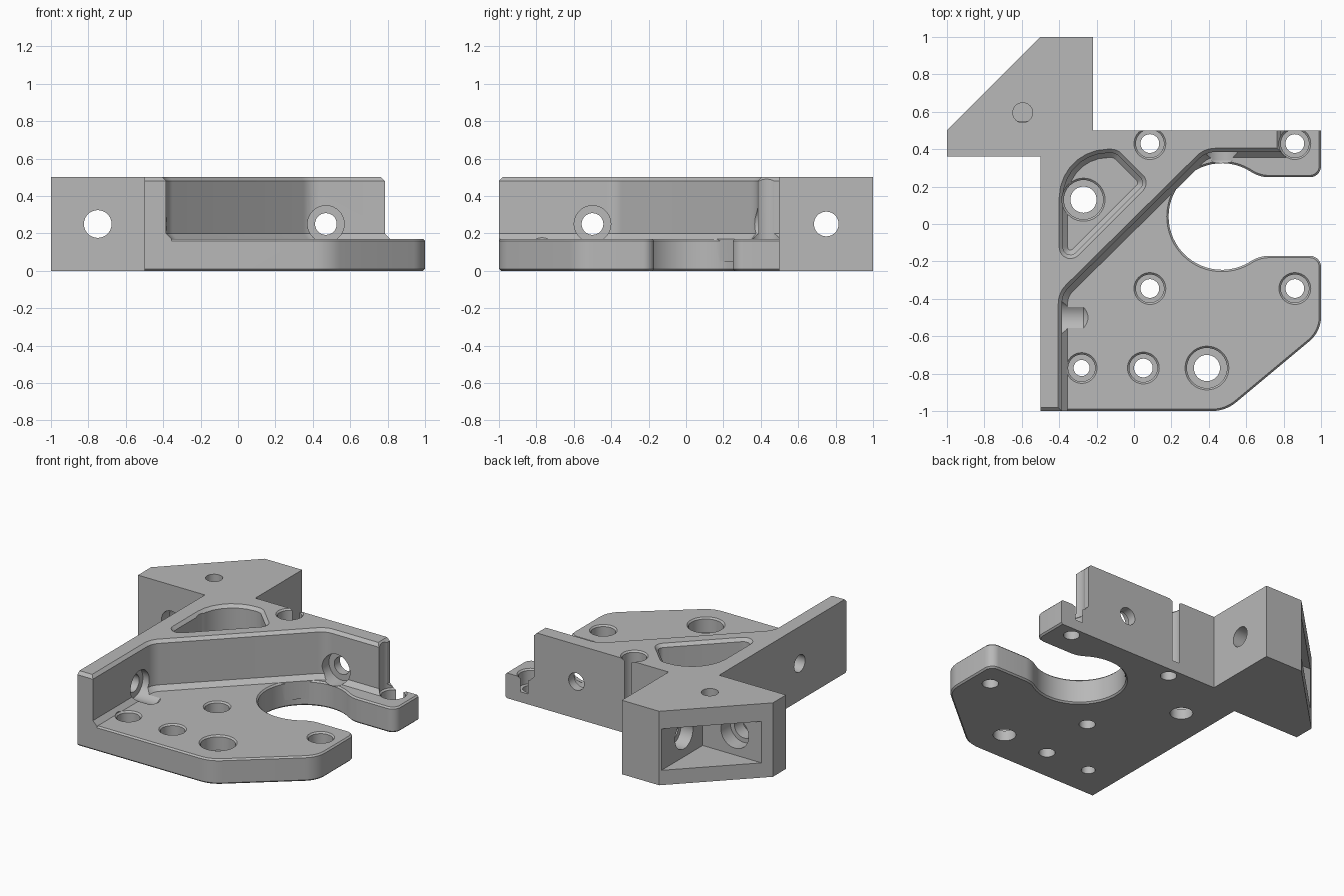
import bpy, bmesh, math
from mathutils import Vector, Matrix

cube = bpy.data.objects.get("Cube")
if cube:
    bpy.data.objects.remove(cube, do_unlink=True)

grey = bpy.data.materials.new("machined_grey")
grey.use_nodes = True
colour = (0.48, 0.48, 0.48, 1)
grey.diffuse_color = colour
grey.node_tree.nodes["Principled BSDF"].inputs["Base Color"].default_value = colour


def circle(x, y, r, n=40):
    return [Vector((x + r * math.cos(math.tau * i / n), y + r * math.sin(math.tau * i / n))) for i in range(n)]


def rounded(corners, steps=7):
    """Closed outline; a corner (x, y, r) is filleted with radius r."""
    out = []
    for i, c in enumerate(corners):
        p = Vector(c[:2])
        if len(c) == 2:
            out.append(p)
            continue
        a = (Vector(corners[i - 1][:2]) - p).normalized()
        b = (Vector(corners[(i + 1) % len(corners)][:2]) - p).normalized()
        half = a.angle(b) / 2
        centre = p + (a + b).normalized() * c[2] / math.sin(half)
        start = p + a * c[2] / math.tan(half) - centre
        end = p + b * c[2] / math.tan(half) - centre
        sweep = math.atan2(start.cross(end), start.dot(end))
        for k in range(steps + 1):
            out.append(centre + Matrix.Rotation(sweep * k / steps, 2) @ start)
    return out


def offset(pts, d):
    """Grow a counter-clockwise outline by d."""
    out = []
    for i, p in enumerate(pts):
        a = (p - pts[i - 1]).normalized()
        b = (pts[(i + 1) % len(pts)] - p).normalized()
        na, nb = Vector((a.y, -a.x)), Vector((b.y, -b.x))
        out.append(p + (na + nb) * d / (1 + na.dot(nb)))
    return out


def solid(name, pts, rings, matrix=None):
    """Stack offset copies of an outline: rings are (height, growth)."""
    bm = bmesh.new()
    loops = [[bm.verts.new((p.x, p.y, z)) for p in offset(pts, d)] for z, d in rings]
    n = len(pts)
    for low, high in zip(loops, loops[1:]):
        for i in range(n):
            j = (i + 1) % n
            bm.faces.new((low[i], low[j], high[j], high[i]))
    bm.faces.new(loops[0][::-1])
    bm.faces.new(loops[-1])
    bmesh.ops.recalc_face_normals(bm, faces=bm.faces)
    mesh = bpy.data.meshes.new(name)
    bm.to_mesh(mesh)
    bm.free()
    mesh.materials.append(grey)
    obj = bpy.data.objects.new(name, mesh)
    bpy.context.collection.objects.link(obj)
    if matrix:
        mesh.transform(matrix)
    return obj


def combine(target, tool, operation):
    mod = target.modifiers.new("combine", 'BOOLEAN')
    mod.operation, mod.solver, mod.object = operation, 'EXACT', tool
    bpy.context.view_layer.objects.active = target
    bpy.ops.object.modifier_apply(modifier=mod.name)
    bpy.data.objects.remove(tool, do_unlink=True)


# Base plate with a round bite open to the side
bite = []
for i in range(41):
    a = math.radians(302 - 244 * i / 40)
    bite.append((0.47 + 0.285 * math.cos(a), 0.04 + 0.285 * math.sin(a)))
plate = rounded([(-0.6, -1), (0.49, -1, 0.2), (1, -0.575, 0.17), (1, -0.17, 0.06), (0.671, -0.17, 0.18)]
                + bite + [(0.671, 0.25, 0.18), (1, 0.25, 0.06), (1, 0.6), (-0.6, 0.6)])
bracket = solid("bracket", plate, [(0, -0.01), (0.01, 0), (0.16, 0), (0.17, -0.01)])

# Upright wall with sloped foot and chamfered top
wall = rounded([(-0.6, -1), (-0.385, -1), (-0.385, -0.375, 0.12), (0.385, 0.385, 0.12),
                (0.785, 0.385), (0.785, 0.6), (-0.6, 0.6)])
combine(bracket, solid("wall", wall, [(0.05, 0.03), (0.17, 0.03), (0.2, 0), (0.48, 0), (0.5, -0.02)]), 'UNION')

# Trim the outer faces flush
trim = rounded([(-0.5, -1), (1.2, -1), (1.2, 0.5), (-0.5, 0.5)])
combine(bracket, solid("trim", trim, [(-0.2, 0), (0.8, 0)]), 'INTERSECT')

# Corner block
block = rounded([(-1, 0.36), (-0.45, 0.36), (-0.45, 0.45), (-0.22, 0.45), (-0.22, 1), (-0.5, 1), (-1, 0.5)])
combine(bracket, solid("corner_block", block, [(0, 0), (0.5, 0)]), 'UNION')

# Lightening pocket behind the diagonal wall
pocket = rounded([(-0.4, -0.27, 0.06), (0.09, 0.22, 0.06), (-0.09, 0.4, 0.08), (-0.4, 0.4, 0.26)])
combine(bracket, solid("pocket", pocket, [(0.17, -0.045), (0.195, -0.02), (0.48, -0.02), (0.54, 0.04)]), 'DIFFERENCE')

# Recess in the slanted face of the corner block
recess = rounded([(-0.51, 0.55), (-0.51, 1.1), (-1.06, 0.55)])
combine(bracket, solid("recess", recess, [(0.1, 0), (0.38, 0)]), 'DIFFERENCE')

# Counterbored vertical holes: x, y, bore, counterbore, rim height
for x, y, bore, head, rim in [
        (-0.28, -0.77, 0.043, 0.072, 0.17), (0.05, -0.77, 0.05, 0.075, 0.17),
        (0.39, -0.77, 0.07, 0.107, 0.17), (0.085, -0.345, 0.05, 0.075, 0.17),
        (0.86, -0.345, 0.05, 0.075, 0.17), (0.86, 0.43, 0.05, 0.075, 0.17),
        (0.085, 0.43, 0.05, 0.075, 0.5), (-0.27, 0.13, 0.07, 0.105, 0.17)]:
    g = head - bore
    rings = [(-0.1, 0), (0.07, 0), (0.07, g), (rim - 0.01, g), (rim, g + 0.01), (0.6, g + 0.01)]
    combine(bracket, solid("drill", circle(x, y, bore), rings), 'DIFFERENCE')

# Blind hole on top of the corner block
combine(bracket, solid("drill", circle(-0.595, 0.595, 0.053), [(0.3, 0), (0.6, 0)]), 'DIFFERENCE')

# Horizontal holes through the walls and the corner block
along_x = Matrix.Rotation(math.pi / 2, 4, 'Y')
along_y = Matrix.Rotation(-math.pi / 2, 4, 'X')
for place, turn, bore, rings in [
        ((0, -0.5, 0.25), along_x, 0.058,
         [(-0.6, 0), (-0.43, 0), (-0.43, 0.04), (-0.27, 0.04), (-0.23, 0.01)]),
        ((0.47, 0, 0.25), along_y, 0.058,
         [(0.32, 0.03), (0.34, 0.04), (0.44, 0.04), (0.44, 0), (0.6, 0)]),
        ((0, 0.75, 0.25), along_x, 0.066, [(-0.6, 0.03), (-0.42, 0.03), (-0.42, 0), (-0.1, 0)]),
        ((-0.75, 0, 0.25), along_y, 0.074, [(0.2, 0), (0.45, 0), (0.45, 0.03), (0.62, 0.03)])]:
    matrix = Matrix.Translation(place) @ turn
    combine(bracket, solid("drill", circle(0, 0, bore), rings, matrix), 'DIFFERENCE')

bpy.ops.object.select_all(action='DESELECT')
bracket.select_set(True)
bpy.context.view_layer.objects.active = bracket
bpy.ops.object.shade_smooth_by_angle(angle=math.radians(25))
